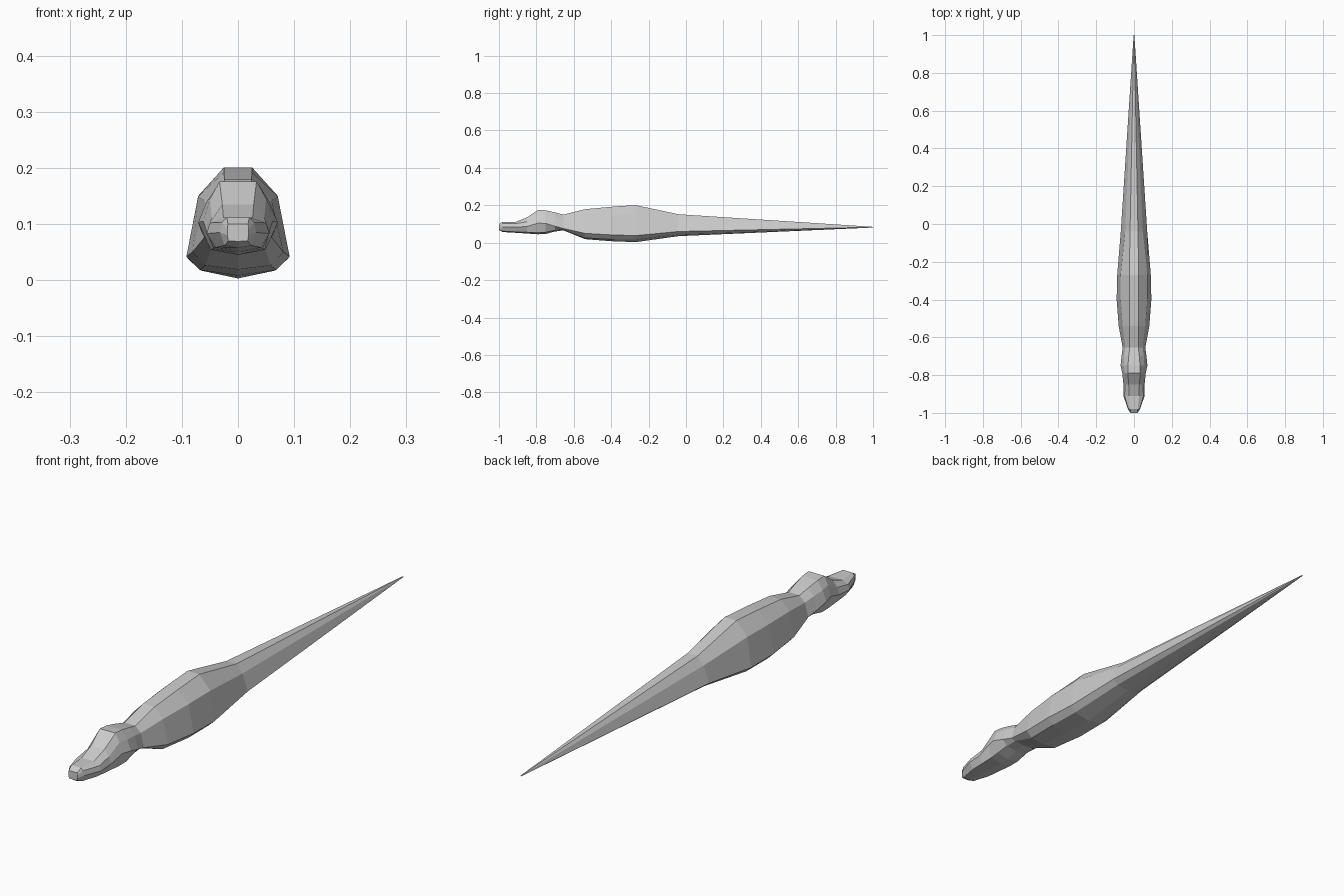
import bpy
import bmesh

grey = bpy.data.materials.new("plain grey")
grey.diffuse_color = (0.6, 0.6, 0.6, 1)

# Each section: y, crown x z, shoulder x z, flank x z, belly edge x z, keel z
SECTIONS = [
    # snout
    (-1.00, .018, .100, .019, .090, .019, .080, .017, .070, .069),
    (-0.98, .020, .112, .029, .103, .032, .085, .024, .062, .057),
    (-0.91, .026, .112, .050, .102, .056, .083, .040, .058, .053),
    (-0.85, .028, .135, .047, .112, .056, .087, .044, .056, .049),
    # skull
    (-0.79, .033, .176, .050, .145, .062, .105, .048, .054, .045),
    (-0.75, .032, .173, .055, .142, .071, .103, .050, .056, .047),
    (-0.70, .028, .162, .052, .137, .066, .088, .046, .066, .060),
    # neck
    (-0.655, .023, .150, .046, .128, .060, .076, .043, .069, .066),
    # trunk
    (-0.54, .024, .179, .060, .142, .081, .050, .058, .026, .019),
    (-0.40, .025, .192, .071, .149, .092, .042, .068, .018, .008),
    (-0.27, .025, .201, .071, .150, .089, .038, .066, .017, .003),
    # tail root
    (-0.04, .021, .152, .047, .122, .070, .060, .048, .043, .035),
    # tail tip
    (1.00, .001, .085, .001, .084, .002, .083, .001, .082, .081),
]


def ring(bm, section):
    """Mirrored cross-section, crown to keel and back up."""
    y, *values, keel = section
    half = list(zip(values[::2], values[1::2]))
    points = half + [(0, keel)] + [(-x, z) for x, z in reversed(half)]
    return [bm.verts.new((x, y, z)) for x, z in points]


# Loft one closed skin from snout to tail
bm = bmesh.new()
rings = [ring(bm, s) for s in SECTIONS]
for a, b in zip(rings, rings[1:]):
    for i in range(len(a)):
        j = (i + 1) % len(a)
        bm.faces.new((a[i], a[j], b[j], b[i]))
bm.faces.new(rings[0])
bm.faces.new(rings[-1])
bmesh.ops.recalc_face_normals(bm, faces=bm.faces)

mesh = bpy.data.meshes.new("lizard_body")
bm.to_mesh(mesh)
bm.free()
mesh.materials.append(grey)
body = bpy.data.objects.new("lizard_body", mesh)
bpy.context.collection.objects.link(body)
